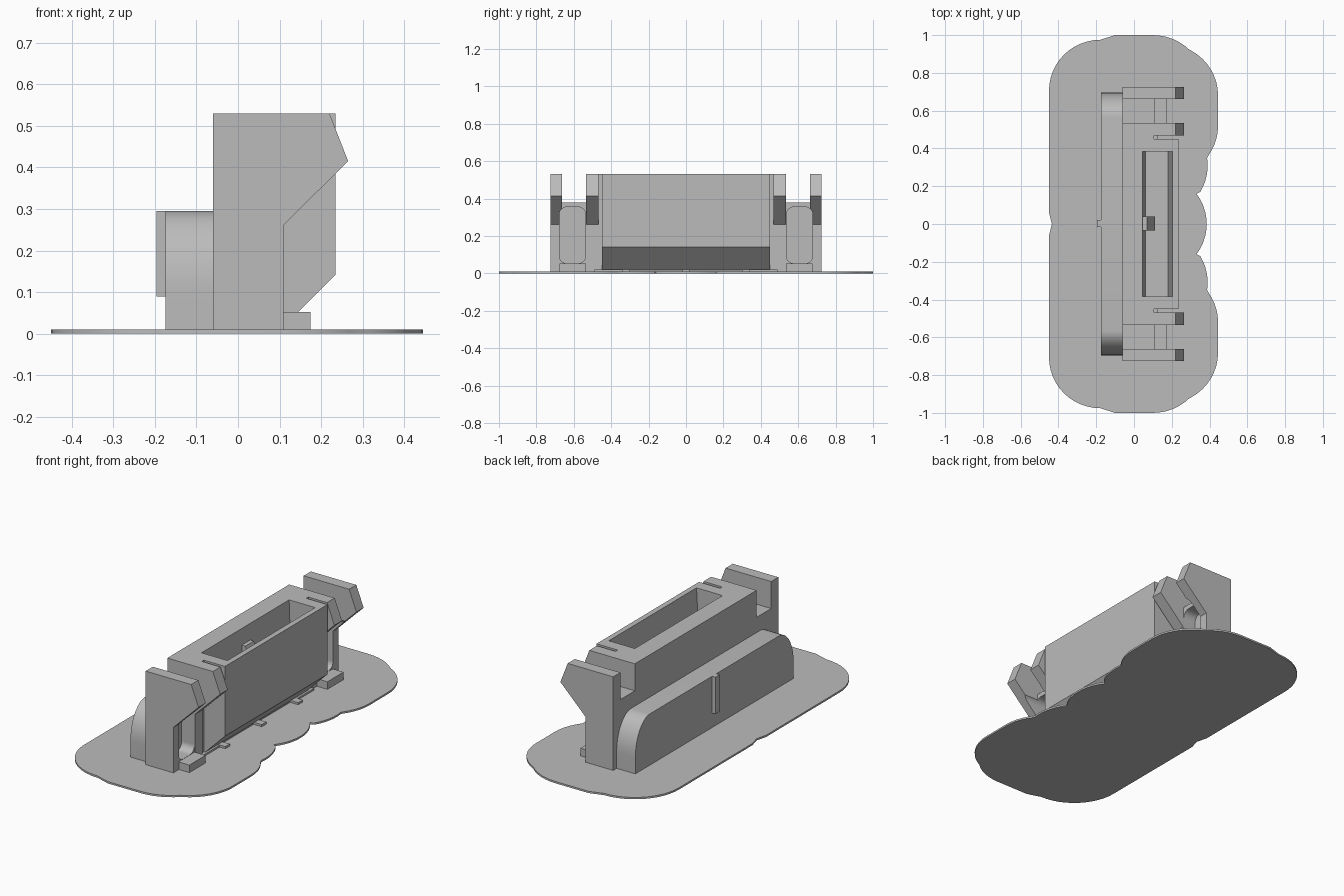
import bpy, bmesh
from math import cos, sin, radians
from mathutils import Vector

cube = bpy.data.objects.get("Cube")
if cube:
    bpy.data.objects.remove(cube, do_unlink=True)

grey = bpy.data.materials.new("plain_grey")
grey.use_nodes = True
grey.diffuse_color = (0.5, 0.5, 0.5, 1)
grey.node_tree.nodes["Principled BSDF"].inputs["Base Color"].default_value = (0.5, 0.5, 0.5, 1)


def arc(cx, cy, rx, ry, start, end, steps=12):
    angles = [radians(start + (end - start) * i / steps) for i in range(steps + 1)]
    return [(cx + rx * cos(a), cy + ry * sin(a)) for a in angles]


def prism(name, points, axis, low, high, smooth=False):
    """Extrude a 2D outline along an axis; outline is in the other two axes, in order."""
    def place(p, d):
        co = list(p)
        co.insert("xyz".index(axis), d)
        return Vector(co)
    bm = bmesh.new()
    ends = [[bm.verts.new(place(p, d)) for p in points] for d in (low, high)]
    for ring in ends:
        bm.faces.new(ring)
    n = len(points)
    for i in range(n):
        j = (i + 1) % n
        bm.faces.new((ends[0][i], ends[0][j], ends[1][j], ends[1][i]))
    bmesh.ops.recalc_face_normals(bm, faces=bm.faces)
    mesh = bpy.data.meshes.new(name)
    bm.to_mesh(mesh)
    bm.free()
    mesh.materials.append(grey)
    obj = bpy.data.objects.new(name, mesh)
    bpy.context.collection.objects.link(obj)
    if smooth:
        activate(obj)
        bpy.ops.object.shade_smooth_by_angle(angle=radians(25))
    return obj


def activate(obj):
    bpy.ops.object.select_all(action="DESELECT")
    obj.select_set(True)
    bpy.context.view_layer.objects.active = obj


def box(name, x, y, z):
    return prism(name, [(x[0], y[0]), (x[1], y[0]), (x[1], y[1]), (x[0], y[1])], "z", *z)


def cut(obj, cutter):
    mod = obj.modifiers.new("cut", "BOOLEAN")
    mod.operation, mod.solver, mod.object = "DIFFERENCE", "EXACT", cutter
    activate(obj)
    bpy.ops.object.modifier_apply(modifier=mod.name)
    bpy.data.objects.remove(cutter, do_unlink=True)


# Thin scalloped ground pad, mirrored front to back
half = [(-0.435, 0), (-0.45, 0.06)]
half += arc(-0.18, 0.705, 0.27, 0.27, 180, 90)
half += [(-0.1, 1.0)]
half += arc(0.1, 0.72, 0.28, 0.28, 90, 46, 6)
half += arc(0.175, 0.68, 0.27, 0.27, 61, 0, 8)
half += arc(0.175, 0.52, 0.27, 0.27, 0, -37, 5)
half += arc(0.12, 0.31, 0.27, 0.27, 8, -31, 6)
half += arc(0.12, 0, 0.265, 0.265, 37, 0, 5)
prism("ground_pad", half + [(x, -y) for x, y in half[-2:0:-1]], "z", 0, 0.01, True)

# Main housing with a deep tapered socket
housing = prism("housing", [(-0.06, 0.005), (-0.06, 0.53), (0.235, 0.53), (0.235, 0.142),
                            (0.11, 0.017), (0.11, 0.005)], "y", -0.45, 0.45)
cut(housing, prism("socket_cutter", [(0.06, 0.1), (0.18, 0.1), (0.205, 0.53), (0.205, 0.6),
                                     (0.045, 0.6), (0.045, 0.53)], "y", -0.385, 0.385))
prism("socket_key", [(0.045, 0.15), (0.11, 0.15), (0.11, 0.32), (0.07, 0.44), (0.045, 0.44)],
      "y", -0.035, 0.04)

# Rounded rear rail with its centre rib
rail = [(-0.695, 0.005)] + arc(-0.565, 0.1, 0.13, 0.195, 180, 90)
rail += [(-y, z) for y, z in reversed(rail)]
prism("rear_rail", rail, "x", -0.175, -0.06, True)
box("rear_rib", (-0.196, -0.17), (-0.017, 0.02), (0.09, 0.295))

# Hooked arms, end walls with pockets, and feet at both ends
hook = [(-0.06, 0.005), (-0.06, 0.53), (0.22, 0.53), (0.265, 0.415), (0.11, 0.262), (0.11, 0.005)]
for side, label in ((-1, "front"), (1, "back")):
    def span(a, b):
        return tuple(sorted((side * a, side * b)))

    prism(label + "_inner_arm", hook, "y", *span(0.468, 0.535))
    outer = prism(label + "_outer_arm", hook, "y", *span(0.662, 0.725))
    box(label + "_arm_web", (-0.06, 0.105), span(0.45, 0.468), (0.005, 0.53))

    wall = box(label + "_end_wall", (-0.06, 0.108), span(0.535, 0.662), (0.005, 0.38))
    pocket = []
    for y, z, start in ((0.637, 0.315, 0), (0.577, 0.315, 90), (0.577, 0.093, 180), (0.637, 0.093, 270)):
        pocket += arc(y * side, z, 0.04, 0.04, *((start, start + 90) if side > 0 else
                                              (180 - start, 90 - start)), 6)
    for target in (wall, outer):
        cut(target, prism("pocket_cutter", pocket, "x", 0.03, 0.2))
    box(label + "_foot", (0.02, 0.175), span(0.535, 0.677), (0.005, 0.052))

# Small contact tabs beneath the housing overhang
for i, y in enumerate((-0.32, 0, 0.32)):
    box("contact_tab_%d" % (i + 1), (0.1, 0.16), (y - 0.02, y + 0.02), (0.005, 0.022))
for side, label in ((-1, "front"), (1, "back")):
    low, high = sorted((side * 0.31, side * 0.49))
    box(label + "_lower_lip", (0.09, 0.125), (low, high), (0.005, 0.02))
